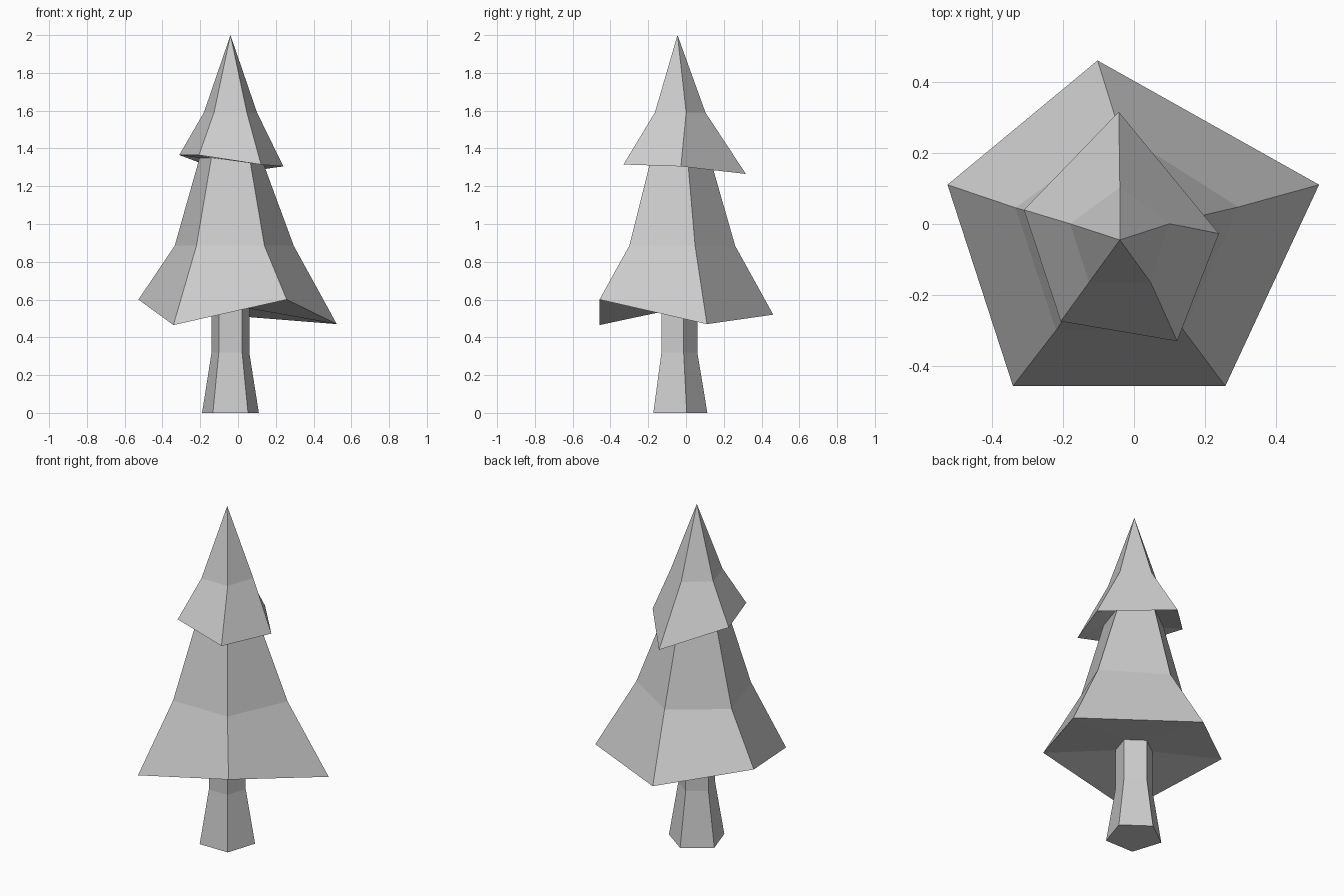
import bpy
import bmesh
from math import cos, sin, radians
from mathutils import Vector

cube = bpy.data.objects.get("Cube")
if cube:
    bpy.data.objects.remove(cube, do_unlink=True)

AXIS = Vector((-0.04, -0.045))

grey = bpy.data.materials.new("plain grey")
grey.use_nodes = True
COLOUR = (0.6, 0.6, 0.6, 1)
grey.diffuse_color = COLOUR
bsdf = next(n for n in grey.node_tree.nodes if n.type == "BSDF_PRINCIPLED")
bsdf.inputs["Base Color"].default_value = COLOUR


def pentagon(radius, z):
    """Regular five-sided ring, starting at the front right corner."""
    angles = [radians(234 + 72 * i) for i in range(5)]
    return [(AXIS.x + radius * cos(a), AXIS.y + radius * sin(a), z) for a in angles]


def loft(name, rings, cap_bottom=False, tip=None):
    """Skin a stack of five-sided rings, optionally closed to a tip."""
    bm = bmesh.new()
    loops = [[bm.verts.new(p) for p in ring] for ring in rings]
    for low, high in zip(loops, loops[1:]):
        for i in range(5):
            j = (i + 1) % 5
            bm.faces.new((low[i], low[j], high[j], high[i]))
    if cap_bottom:
        bm.faces.new(reversed(loops[0]))
    if tip:
        top = bm.verts.new(tip)
        for i in range(5):
            bm.faces.new((loops[-1][i], loops[-1][(i + 1) % 5], top))
    mesh = bpy.data.meshes.new(name)
    bm.to_mesh(mesh)
    bm.free()
    mesh.materials.append(grey)
    obj = bpy.data.objects.new(name, mesh)
    bpy.context.collection.objects.link(obj)
    return obj


# Rings shared by neighbouring parts
trunk_top = pentagon(0.105, 0.56)
neck = pentagon(0.172, 1.35)

# Trunk with a flared foot
loft("trunk", [pentagon(0.158, 0), pentagon(0.105, 0.32), trunk_top], cap_bottom=True)

# Lower foliage: uneven skirt, underside running in to the trunk
lower_skirt = [(-0.342, -0.458, 0.465), (0.258, -0.458, 0.6), (0.523, 0.111, 0.47),
               (-0.103, 0.462, 0.52), (-0.527, 0.111, 0.6)]
lower_waist = [(x, y, 0.885) for x, y in
               ((-0.22, -0.3), (0.14, -0.3), (0.295, 0.048), (-0.04, 0.26), (-0.335, 0.046))]
loft("lower_foliage", [trunk_top, lower_skirt, lower_waist, neck])

# Upper foliage: smaller skirt rising to the tip
upper_skirt = [(-0.207, -0.275, 1.365), (0.122, -0.331, 1.315), (0.24, -0.027, 1.305),
               (-0.043, 0.317, 1.265), (-0.311, 0.04, 1.365)]
loft("upper_foliage", [neck, upper_skirt, pentagon(0.148, 1.59)],
     tip=(AXIS.x, AXIS.y, 2))
